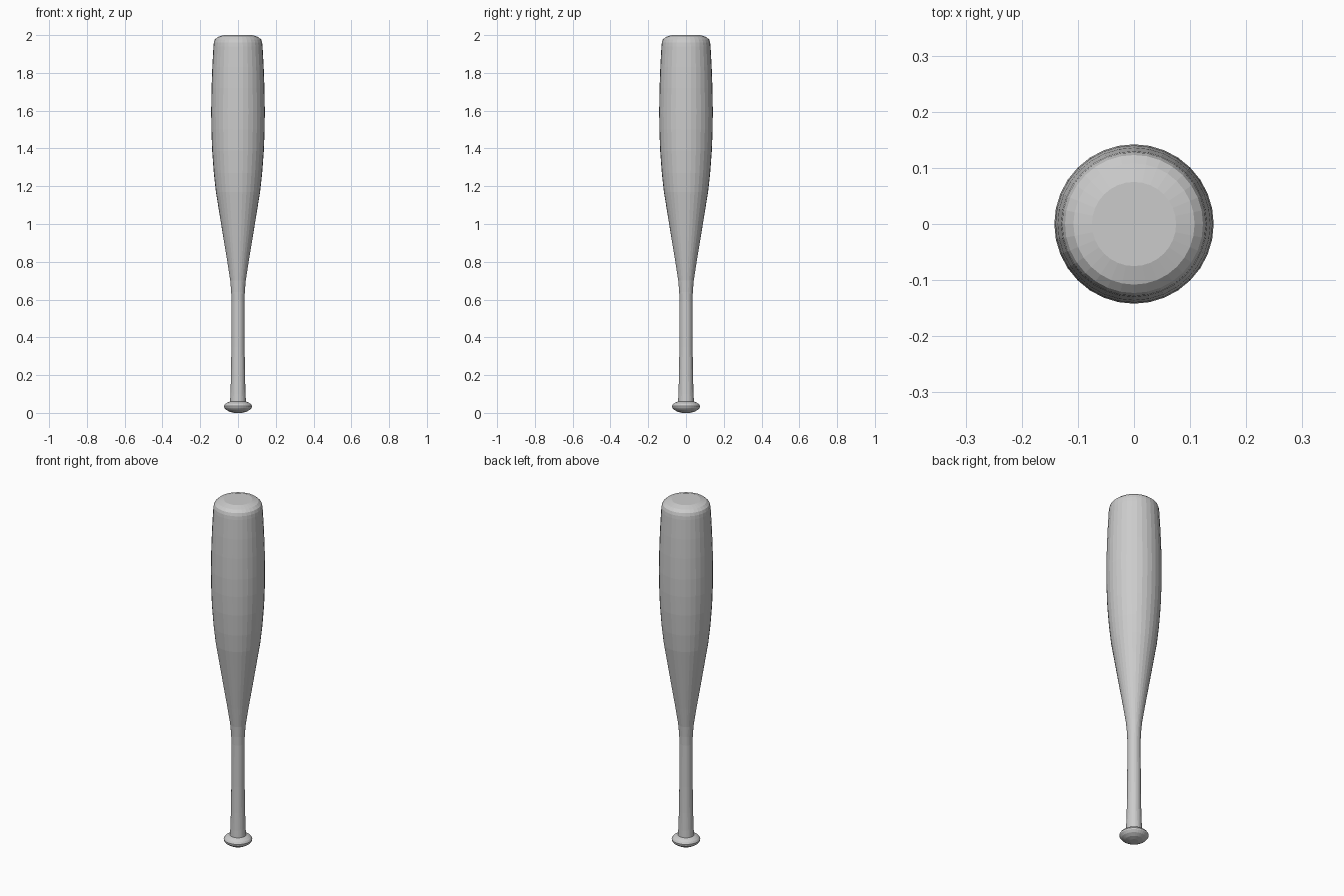
import bpy
import bmesh
import math

cube = bpy.data.objects.get("Cube")
if cube:
    bpy.data.objects.remove(cube, do_unlink=True)

SIDES = 32

grey = bpy.data.materials.new("plain_grey")
grey.use_nodes = True
colour = (0.6, 0.6, 0.6, 1)
grey.diffuse_color = colour
grey.node_tree.nodes["Principled BSDF"].inputs["Base Color"].default_value = colour


def lathe(name, profile):
    """Turn (radius, height) points around z and cap both ends."""
    bm = bmesh.new()
    rings = []
    for r, z in profile:
        rings.append([bm.verts.new((r * math.cos(a), r * math.sin(a), z))
                      for a in (math.tau * i / SIDES for i in range(SIDES))])
    for low, high in zip(rings, rings[1:]):
        for i in range(SIDES):
            j = (i + 1) % SIDES
            bm.faces.new((low[i], low[j], high[j], high[i]))
    bm.faces.new(rings[0][::-1])
    bm.faces.new(rings[-1])
    mesh = bpy.data.meshes.new(name)
    bm.to_mesh(mesh)
    bm.free()
    mesh.materials.append(grey)
    obj = bpy.data.objects.new(name, mesh)
    bpy.context.collection.objects.link(obj)
    return obj


# Bat turned in one piece: knob, grip, taper, barrel, rounded end
knob = [(0.022, 0), (0.045, 0.006), (0.064, 0.017), (0.074, 0.029),
        (0.075, 0.037), (0.068, 0.047), (0.056, 0.055), (0.042, 0.06)]
grip = [(0.040, 0.1), (0.037, 0.2), (0.035, 0.35), (0.034, 0.59),
        (0.036, 0.64), (0.041, 0.7)]
barrel = [(0.058, 0.81), (0.078, 0.93), (0.099, 1.06), (0.117, 1.17),
          (0.128, 1.27), (0.137, 1.39), (0.141, 1.5), (0.142, 1.6),
          (0.140, 1.72), (0.136, 1.83), (0.130, 1.94), (0.128, 1.96)]
end = [(0.123, 1.976), (0.108, 1.99), (0.075, 2.0)]
lathe("bat", knob + grip + barrel + end)
